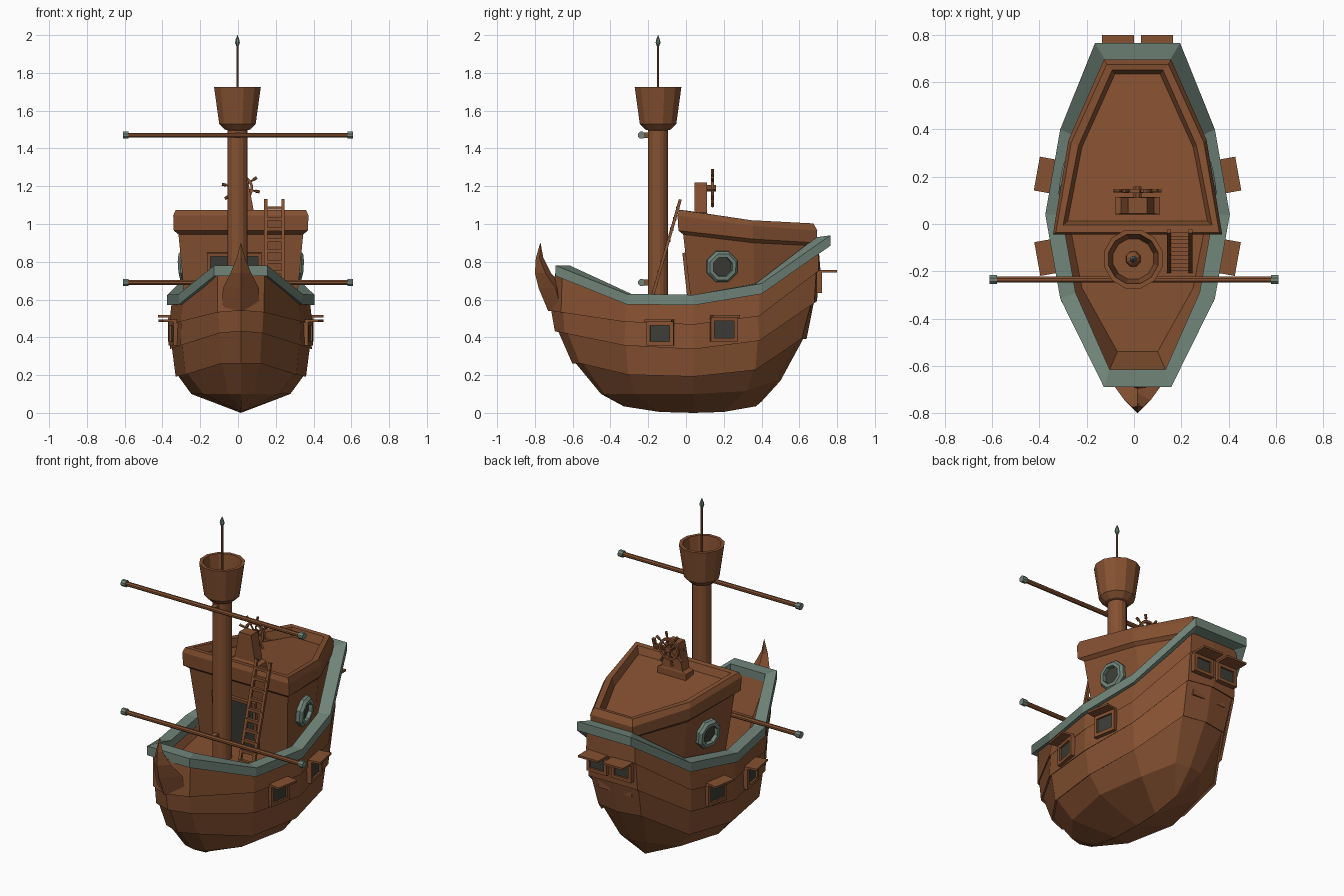
import bpy, bmesh, math
from mathutils import Vector, Matrix

if "Cube" in bpy.data.objects:
    bpy.data.objects.remove(bpy.data.objects["Cube"])

CX = 0.015  # hull centreline


def material(name, rgb):
    m = bpy.data.materials.new(name)
    m.diffuse_color = (*rgb, 1)
    m.use_nodes = True
    m.node_tree.nodes["Principled BSDF"].inputs["Base Color"].default_value = m.diffuse_color
    return m


WOOD = material("brown wood", (0.235, 0.082, 0.031))
GREEN = material("grey green trim", (0.165, 0.235, 0.195))
DARK = material("dark glass", (0.045, 0.047, 0.038))


def skin(name, rings, mat, caps=True, closed=False, mtx=None):
    """Join equal-length point rings into one surface."""
    bm = bmesh.new()
    rows = [[bm.verts.new(p) for p in r] for r in rings]
    n = len(rows[0])
    pairs = list(zip(rows, rows[1:])) + ([(rows[-1], rows[0])] if closed else [])
    for a, b in pairs:
        for i in range(n):
            j = (i + 1) % n
            bm.faces.new((a[i], a[j], b[j], b[i]))
    if caps and not closed:
        bm.faces.new(rows[0])
        bm.faces.new(rows[-1])
    bmesh.ops.remove_doubles(bm, verts=bm.verts, dist=0.0002)
    bmesh.ops.recalc_face_normals(bm, faces=bm.faces)
    if mtx:
        bm.transform(mtx)
    me = bpy.data.meshes.new(name)
    bm.to_mesh(me)
    bm.free()
    me.materials.append(mat)
    ob = bpy.data.objects.new(name, me)
    bpy.context.collection.objects.link(ob)
    return ob


def mirror(half, ends=False):
    """Complete a half outline across the centreline."""
    other = half[1:-1] if ends else half
    return ([(CX + x, y, z) for x, y, z in half]
            + [(CX - x, y, z) for x, y, z in reversed(other)])


def lathe(name, profile, n, mat, mtx=None, caps=True, closed=False):
    rings = [[(r * math.cos((i + .5) * math.tau / n), r * math.sin((i + .5) * math.tau / n), z)
              for i in range(n)] for r, z in profile]
    return skin(name, rings, mat, caps, closed, mtx)


def rod(name, a, b, r, mat, n=8):
    a, b = Vector(a), Vector(b)
    m = Matrix.Translation(a) @ (b - a).to_track_quat('Z', 'Y').to_matrix().to_4x4()
    return lathe(name, [(r, 0), (r, (b - a).length)], n, mat, m)


def box(name, c, s, mat, mtx=None):
    x, y, z = (v / 2 for v in s)
    rings = [[(c[0] + i, c[1] + j, c[2] + k) for i, j in ((-x, -y), (x, -y), (x, y), (-x, y))]
             for k in (-z, z)]
    return skin(name, rings, mat, mtx=mtx)


def wall(c, normal):
    """Local frame on a wall: x along, y up, z outward."""
    n = Vector(normal).normalized()
    t = Vector((0, 0, 1)).cross(n).normalized()
    u = n.cross(t)
    m = Matrix((t, u, n)).transposed().to_4x4()
    m.translation = c
    return m


def window(name, m, w, h, flap=0.0, bar=0.02):
    box(name + "_pane", (0, 0, .005), (w - bar, h - bar, .008), DARK, m)
    for s in (-1, 1):
        box(name + "_frame_side", (s * (w - bar) / 2, 0, .005), (bar, h, .03), WOOD, m)
        box(name + "_frame_bar", (0, s * (h - bar) / 2, .005), (w, bar, .03), WOOD, m)
    if flap:
        box(name + "_flap", (0, h / 2 + .005, flap / 2), (w, .012, flap), WOOD, m)


# hull: lapped planking, half outlines from bow to stern
keel = [(0, -.33, .035), (0, -.3, .03), (0, -.14, .005), (0, .04, 0), (0, .2, .005), (0, .37, .035), (0, .4, .06)]
bilge = [(0, -.45, .1), (.07, -.43, .1), (.2, -.27, .1), (.262, .04, .1), (.2, .32, .115), (.09, .48, .17), (0, .5, .17)]
low = [(0, -.59, .27), (.1, -.55, .27), (.285, -.3, .21), (.335, .04, .2), (.285, .36, .235), (.14, .6, .4), (0, .625, .4)]
mid = [(0, -.68, .44), (.11, -.63, .43), (.31, -.32, .365), (.365, .04, .345), (.31, .38, .39), (.16, .665, .59), (0, .68, .6)]
high = [(0, -.715, .55), (.12, -.65, .54), (.315, -.32, .49), (.37, .04, .475), (.315, .38, .52), (.16, .69, .76), (0, .7, .76)]
top = [(0, -.69, .75), (.125, -.655, .75), (.305, -.31, .6), (.365, .04, .595), (.305, .39, .655), (.16, .7, .9), (0, .7, .9)]


def lap(ring, k=1.03):
    return [(x * k, y * (1 + (k - 1) * .7), z - .008) for x, y, z in ring]


hull_rings = [keel, bilge, low, lap(low), mid, lap(mid), high, lap(high, 1.025), top]
skin("hull", [mirror(r, True) for r in hull_rings], WOOD, caps=False)

# rail around the top of the hull
outer = [(.142, -.69, .78), (.327, -.315, .63), (.39, .04, .625), (.327, .4, .685), (.18, .765, .94)]
inner = [(.118, -.615, .78), (.262, -.29, .63), (.32, .04, .625), (.262, .37, .685), (.135, .69, .93)]


def drop(ring, d):
    return [(x, y, z - d) for x, y, z in ring]


skin("rail", [mirror(r) for r in (outer, inner, drop(inner, .055), drop(outer, .055))], GREEN, closed=True)

# deck with inner bulwark
deck = [(.085, -.54, .54), (.235, -.27, .54), (.295, .04, .54), (.24, .36, .54), (.12, .65, .54)]
inside = skin("deck", [mirror(drop(inner, .05)), mirror(deck)], WOOD, caps=False)
skin("deck_floor", [mirror(deck), mirror(drop(deck, .02))], WOOD)

# curved prow horn
horn = [(.54, -.73, .1, -.66, -.6), (.66, -.78, .095, -.69, -.64), (.74, -.8, .055, -.745, -.715),
        (.82, -.795, .022, -.775, -.755), (.9, -.772, .001, -.771, -.77)]
skin("prow_horn", [mirror([(0, f, z), (w, s, z), (0, b, z)], True) for z, f, w, s, b in horn], WOOD)

# aft cabin with raised rim and sunken roof
cabin = [
    [(.29, .035, .52), (.24, .36, .52), (.11, .66, .52)],
    [(.33, -.015, .945), (.27, .36, .9), (.125, .67, .885)],
    [(.355, -.04, .965), (.29, .355, .92), (.14, .69, .9)],
    [(.358, -.045, 1.045), (.292, .355, .99), (.142, .695, .965)],
    [(.345, -.035, 1.075), (.28, .345, 1.02), (.13, .675, 1.003)],
    [(.315, -.005, 1.072), (.25, .33, 1.02), (.108, .65, 1.0)],
    [(.295, .012, 1.03), (.235, .325, .975), (.095, .635, .95)]]
skin("cabin", [mirror(r) for r in cabin], WOOD)

# cabin door
window("door", wall((-.02, .018, .69), (0, -1, -.11)), .29, .32)

# portholes and hull windows on both sides
for s in (-1, 1):
    m = wall((CX + s * .291, .19, .775), (s, .175, -.07))
    lathe("porthole_ring", [(.088, -.02), (.088, .015), (.075, .03), (.055, .03), (.05, -.02)], 8, GREEN, m, closed=True)
    lathe("porthole_glass", [(.054, 0), (.054, .008)], 8, DARK, m)
    window("hull_window_fore", wall((CX + s * .35, -.135, .42), (s, -.18, 0)), .145, .125, .075)
    window("hull_window_aft", wall((CX + s * .352, .2, .442), (s, .18, 0)), .145, .13, .075)
    window("stern_window", wall((CX + s * .083, .7, .69), (0, 1, 0)), .135, .11, .1)

# ladder up to the cabin roof
foot, head = Vector((0, -.2, .54)), Vector((0, -.03, 1.13))
for x in (.147, .238):
    box("ladder_rail", (0, 0, 0), (.017, .016, (head - foot).length), WOOD,
        Matrix.Translation((foot + head) / 2 + Vector((x, 0, 0)))
        @ Matrix.Rotation(-math.atan2(.17, .59), 4, 'X'))
for i in range(10):
    p = foot.lerp(head, (i + .6) / 10.4)
    box("ladder_rung", (.1925, p.y, p.z), (.09, .018, .018), WOOD)

# helm: tapered stand and spoked wheel
stand = [(.095, .04, .115, .98), (.095, .04, .115, 1.05), (.07, .045, .112, 1.06), (.04, .045, .112, 1.22)]
skin("helm_stand", [[(CX - w, a, z), (CX + w, a, z), (CX + w, b, z), (CX - w, b, z)]
                    for w, a, b, z in stand], WOOD)
wheel = wall((CX, .14, 1.19), (0, 1, 0))
lathe("wheel_rim", [(.052, -.008), (.066, -.008), (.066, .008), (.052, .008)], 16, WOOD, wheel, closed=True)
lathe("wheel_hub", [(.018, -.04), (.018, .018)], 8, WOOD, wheel)
for i in range(8):
    a = i * math.tau / 8 + .2
    d = Vector((math.cos(a), math.sin(a), 0))
    rod("wheel_spoke", wheel @ (d * .01), wheel @ (d * .085), .005, WOOD, 6)
    rod("wheel_handle", wheel @ (d * .078), wheel @ (d * .102), .008, WOOD, 6)

# mast, crow's nest and top pole
MAST = Matrix.Translation((-.003, -.148, 0))
lathe("mast", [(.054, .52), (.054, 1.52)], 16, WOOD, MAST)
lathe("crows_nest", [(.05, 1.495), (.07, 1.5), (.1, 1.53), (.128, 1.725), (.108, 1.725), (.088, 1.57)],
      12, WOOD, MAST)
lathe("pole_foot", [(.035, 1.56), (.03, 1.59), (.01, 1.61)], 8, WOOD, MAST)
lathe("top_pole", [(.0065, 1.55), (.0065, 1.96)], 8, WOOD, MAST)
lathe("pole_tip", [(.006, 1.94), (.014, 1.96), (.011, 1.975), (.001, 2.0)], 8, GREEN, MAST)

# yards with end caps
for z in (.69, 1.47):
    rod("yard", (-.6, -.235, z), (.6, -.235, z), .0135, WOOD)
    box("yard_bracket", (-.003, -.213, z), (.03, .05, .03), WOOD)
    for s in (-1, 1):
        rod("yard_cap", (s * .58, -.235, z), (s * .61, -.235, z), .02, GREEN)
